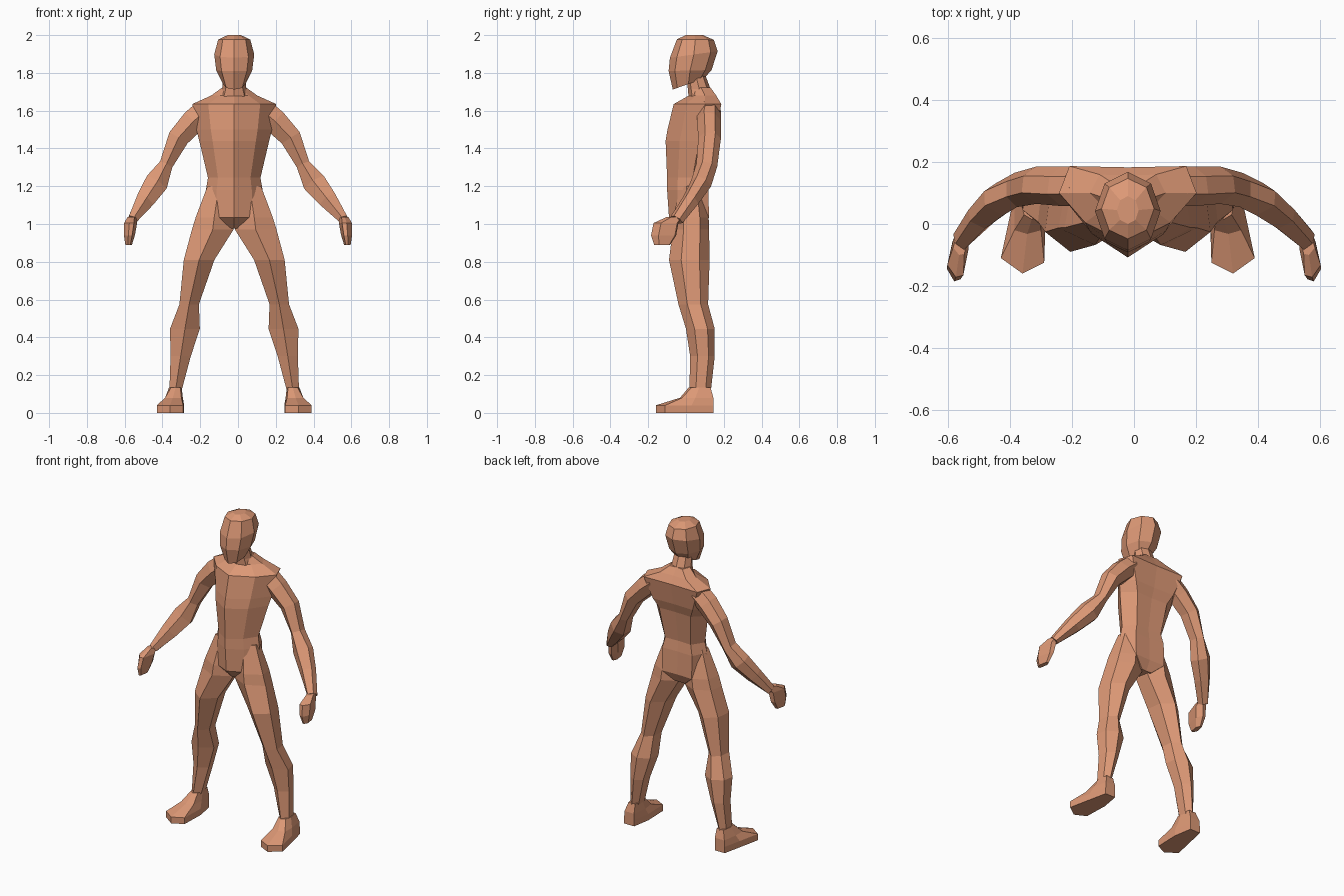
import bpy, bmesh, math
from mathutils import Vector

AXIS = -0.02  # body centre line

skin = bpy.data.materials.new("warm skin")
skin.diffuse_color = (0.72, 0.315, 0.18, 1)


def loft(name, rings):
    """Skin a list of equal-length point rings and cap both ends."""
    bm = bmesh.new()
    vs = [[bm.verts.new(p) for p in r] for r in rings]
    n = len(vs[0])
    for a, b in zip(vs, vs[1:]):
        for i in range(n):
            j = (i + 1) % n
            bm.faces.new((a[i], a[j], b[j], b[i]))
    bm.faces.new(vs[0])
    bm.faces.new(vs[-1])
    bmesh.ops.recalc_face_normals(bm, faces=bm.faces)
    me = bpy.data.meshes.new(name)
    bm.to_mesh(me)
    bm.free()
    me.materials.append(skin)
    ob = bpy.data.objects.new(name, me)
    bpy.context.collection.objects.link(ob)
    return ob


# Limb cross-section: ridges at front and back, widest at the sides
LIMB = [(0, -1), (1, -0.4), (0.85, 0.5), (0, 1), (-0.85, 0.5), (-1, -0.4)]
HAND = [(-0.5, -0.9), (0.2, -1), (1, -0.4), (0.4, 0.9), (-0.4, 1), (-1, 0.4)]
OCT = [(math.sin(i * math.pi / 4), -math.cos(i * math.pi / 4)) for i in range(8)]


def box_ring(section, x0, x1, y0, y1, z):
    """Horizontal ring fitted to the given bounds."""
    return [Vector(((x0 + x1) / 2 + u * (x1 - x0) / 2,
                    (y0 + y1) / 2 + v * (y1 - y0) / 2, z)) for u, v in section]


def sided(name, rings, axes=None):
    """Build the right and left copies of a limb about the centre line."""
    for side, label in ((1, "right"), (-1, "left")):
        out = []
        for k, r in enumerate(rings):
            ax = axes[k] if axes else AXIS
            out.append([(ax + side * p[0], p[1], p[2]) for p in r])
        loft(f"{label}_{name}", out)


# Head: front z, back z, half width, front y, back y
rings = []
for zf, zb, w, yf, yb in [(1.712, 1.77, 0.060, -0.07, 0.095),
                          (1.81, 1.815, 0.095, -0.092, 0.135),
                          (1.88, 1.915, 0.106, -0.085, 0.168),
                          (1.978, 1.975, 0.085, -0.048, 0.147),
                          (2.0, 2.0, 0.035, 0.0, 0.09)]:
    rings.append([(AXIS + u * w, (yf + yb) / 2 + v * (yb - yf) / 2,
                   zf + (zb - zf) * (v + 1) / 2) for u, v in OCT])
loft("head", rings)

# Neck
loft("neck", [box_ring(OCT, AXIS - w, AXIS + w, a, b, z) for z, w, a, b in
              [(1.65, 0.085, 0.015, 0.16), (1.715, 0.064, 0.01, 0.13),
               (1.80, 0.056, 0.0, 0.098)]])

# Torso: z, half width, front y, side y, back y, back width fraction
rings = []
for z, w, yf, ys, yb, bw in [(1.722, 0.064, 0.025, 0.08, 0.130, 0.7),
                             (1.680, 0.122, 0.015, 0.10, 0.160, 0.75),
                             (1.635, 0.222, -0.065, 0.10, 0.187, 0.85),
                             (1.50, 0.20, -0.098, 0.085, 0.162, 0.70),
                             (1.44, 0.185, -0.108, 0.07, 0.140, 0.60),
                             (1.245, 0.139, -0.10, 0.035, 0.110, 0.65),
                             (1.18, 0.150, -0.10, 0.03, 0.118, 0.7),
                             (1.035, 0.150, -0.090, 0.015, 0.122, 0.7),
                             (0.975, 0.05, -0.030, 0.03, 0.09, 0.7)]:
    half = [(1, ys), (bw, yb), (0, yb - 0.004), (-bw, yb), (-1, ys)]
    chest = ys + 0.58 * (yf - ys)
    rings.append([(AXIS + u * w, y, z) for u, y in
                  [(0, yf), (0.62, chest)] + half + [(-0.62, chest)]])
loft("torso", rings)

# Arms: x, y, z, in-plane radius, depth radius, local mirror axis
arm = [(0.150, 0.122, 1.600, 0.064, 0.062, -0.02),
       (0.215, 0.122, 1.545, 0.064, 0.064, -0.02),
       (0.298, 0.125, 1.455, 0.056, 0.060, -0.018),
       (0.364, 0.110, 1.312, 0.036, 0.056, -0.018),
       (0.420, 0.080, 1.215, 0.062, 0.056, -0.014),
       (0.486, 0.025, 1.125, 0.050, 0.046, -0.008),
       (0.560, -0.050, 1.022, 0.026, 0.038, 0.0)]
rings = []
for i, (x, y, z, ra, rb, _) in enumerate(arm):
    lo, hi = arm[max(i - 1, 0)], arm[min(i + 1, len(arm) - 1)]
    t = (Vector(hi[:3]) - Vector(lo[:3])).normalized()
    a = Vector((0, 1, 0)).cross(t).normalized() * -1
    b = t.cross(a)
    b *= 1 if b.y > 0 else -1
    rings.append([Vector((x, y, z)) + a * u * ra + b * v * rb for u, v in LIMB])
sided("arm", rings, [r[5] for r in arm])

# Hands: closed mitts hanging forward of the wrist
sided("hand", [box_ring(HAND, *r) for r in
               [(0.536, 0.584, -0.10, -0.02, 1.038),
                (0.534, 0.603, -0.172, -0.040, 1.005),
                (0.546, 0.604, -0.185, -0.052, 0.94),
                (0.562, 0.596, -0.168, -0.085, 0.888)]], [0.0] * 4)

# Legs: inner x, outer x, front y, back y, z
sided("leg", [box_ring(LIMB, *r) for r in
              [(0.02, 0.142, -0.030, 0.085, 1.20),
               (0.008, 0.204, -0.068, 0.120, 1.035),
               (0.004, 0.224, -0.070, 0.122, 0.970),
               (0.105, 0.267, -0.09, 0.125, 0.81),
               (0.187, 0.290, -0.04, 0.117, 0.575),
               (0.182, 0.340, 0.0, 0.152, 0.445),
               (0.230, 0.337, 0.022, 0.152, 0.30),
               (0.278, 0.343, 0.018, 0.132, 0.12)]])

# Feet: flat sole, thin rim, low instep, then a steep rise to the ankle
sole = [(0.285, 0.145), (0.355, 0.145), (0.38, 0.03), (0.41, -0.11),
        (0.34, -0.16), (0.27, -0.125), (0.265, 0.03)]
instep = [(0.285, 0.145), (0.352, 0.145), (0.366, 0.05), (0.366, -0.02),
          (0.325, -0.032), (0.28, -0.02), (0.272, 0.05)]
ankle = [(0.288, 0.13), (0.335, 0.13), (0.345, 0.07), (0.335, 0.03),
         (0.31, 0.015), (0.285, 0.03), (0.278, 0.07)]
sided("foot", [[(x, y, 0.0) for x, y in sole],
               [(x, y, 0.04) for x, y in sole],
               [(x, y, 0.08) for x, y in instep],
               [(x, y, 0.135) for x, y in ankle]])
